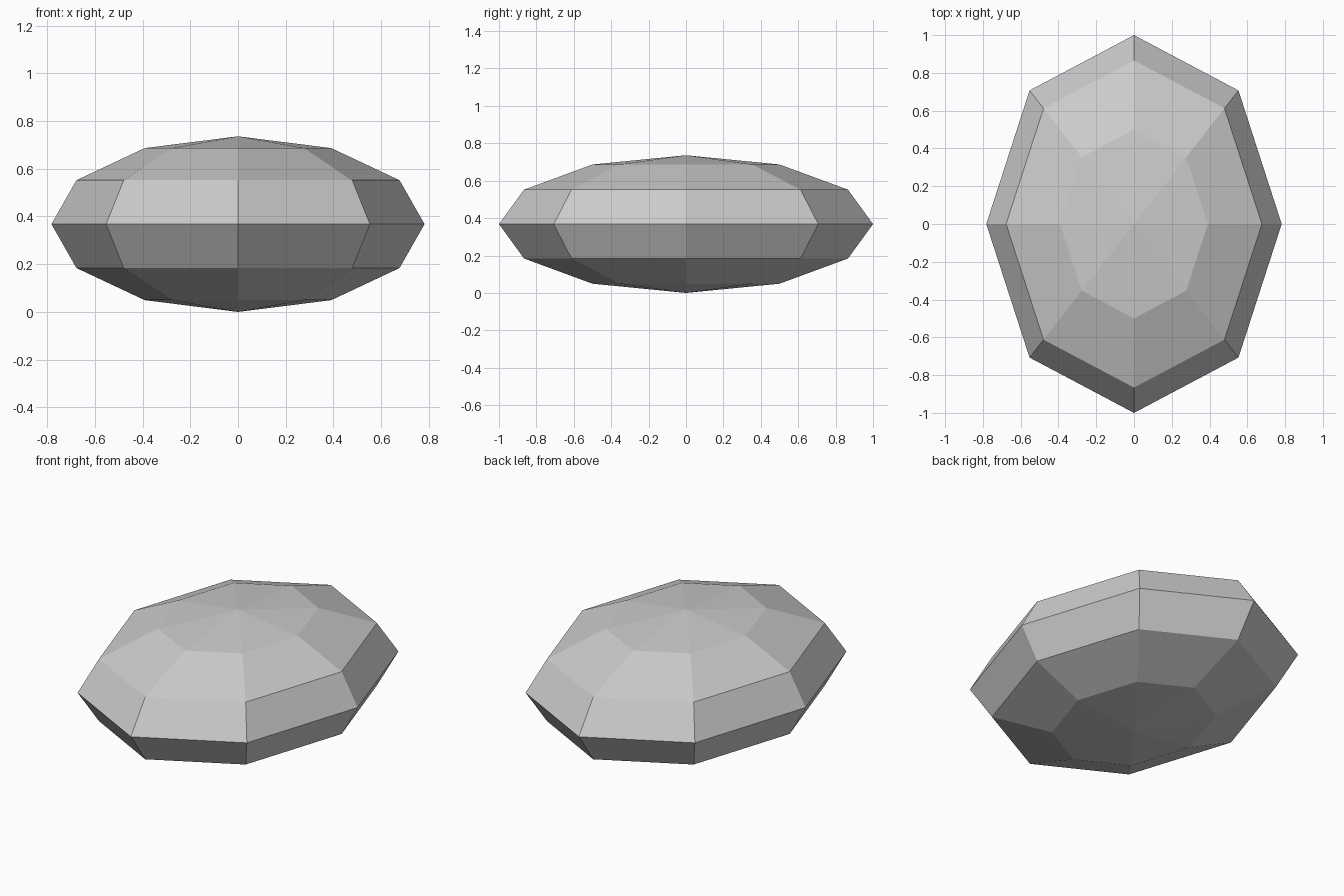
import bpy

# Remove the default cube
cube = bpy.data.objects.get("Cube")
if cube:
    bpy.data.objects.remove(cube, do_unlink=True)

# Stone colour
GREY = (0.6, 0.6, 0.6, 1.0)
stone_grey = bpy.data.materials.new("stone_grey")
stone_grey.use_nodes = True
stone_grey.diffuse_color = GREY
for node in stone_grey.node_tree.nodes:
    if node.type == "BSDF_PRINCIPLED":
        node.inputs["Base Color"].default_value = GREY

# Faceted pebble: a coarse sphere flattened and stretched front to back
HALF_SIZE = (0.782, 1.0, 0.368)
bpy.ops.mesh.primitive_uv_sphere_add(segments=8, ring_count=6, radius=1.0)
pebble = bpy.context.object
pebble.name = "faceted_pebble"
pebble.scale = HALF_SIZE
pebble.location = (0, 0, HALF_SIZE[2])
bpy.ops.object.transform_apply(location=True, rotation=False, scale=True)
bpy.ops.object.shade_flat()
pebble.data.materials.append(stone_grey)
